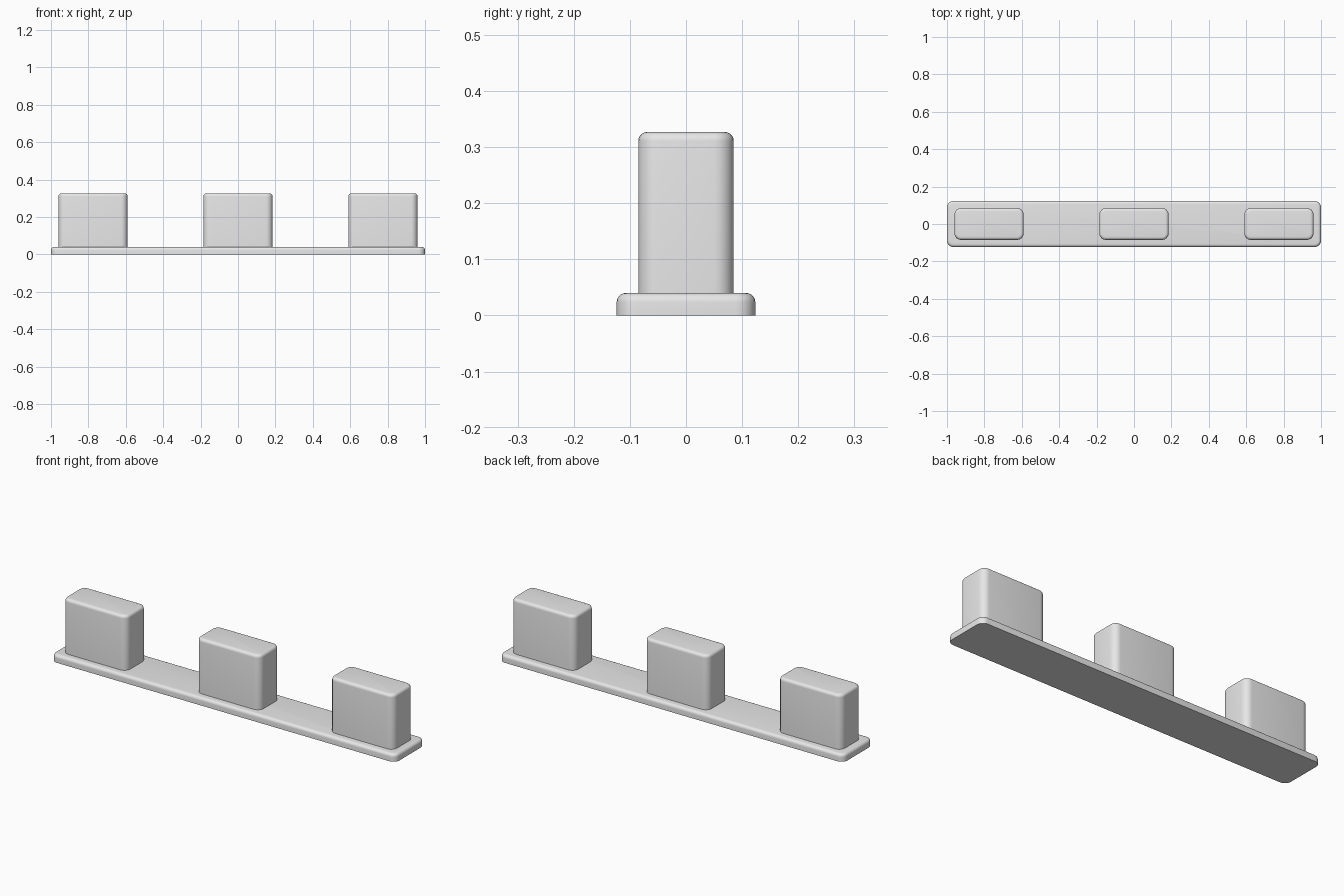
import bpy
import bmesh
from mathutils import Matrix

cube = bpy.data.objects.get("Cube")
if cube:
    bpy.data.objects.remove(cube, do_unlink=True)

grey = bpy.data.materials.new("plain_grey")
grey.use_nodes = True
colour = (0.8, 0.8, 0.8, 1)
grey.diffuse_color = colour
grey.node_tree.nodes["Principled BSDF"].inputs["Base Color"].default_value = colour


def rounded_block(name, x, size, bottom, corner, rim):
    """Box with rounded upright corners, a softened top rim and a flat bottom."""
    bm = bmesh.new()
    bmesh.ops.create_cube(bm, size=1, matrix=Matrix.Diagonal((*size, 1)))
    uprights = [e for e in bm.edges if abs(e.verts[0].co.z - e.verts[1].co.z) > 0.001]
    bmesh.ops.bevel(bm, geom=uprights, offset=corner, segments=6, profile=0.5, affect='EDGES')
    top = size[2] / 2 - 0.0001
    rim_edges = [e for e in bm.edges if all(v.co.z > top for v in e.verts)]
    bmesh.ops.bevel(bm, geom=rim_edges, offset=rim, segments=5, profile=0.5, affect='EDGES')
    bmesh.ops.recalc_face_normals(bm, faces=bm.faces)
    mesh = bpy.data.meshes.new(name)
    bm.to_mesh(mesh)
    bm.free()
    mesh.materials.append(grey)
    obj = bpy.data.objects.new(name, mesh)
    obj.location = (x, 0, bottom + size[2] / 2)
    bpy.context.collection.objects.link(obj)
    bpy.ops.object.select_all(action='DESELECT')
    obj.select_set(True)
    bpy.context.view_layer.objects.active = obj
    bpy.ops.object.shade_smooth_by_angle()
    return obj


# Long base plate
rounded_block("base_plate", 0, (2, 0.247, 0.04), 0, 0.035, 0.016)

# Three evenly spaced upright blocks
for side, x in (("right", -0.775), ("middle", 0), ("left", 0.775)):
    rounded_block(side + "_block", x, (0.37, 0.17, 0.287), 0.04, 0.035, 0.016)
